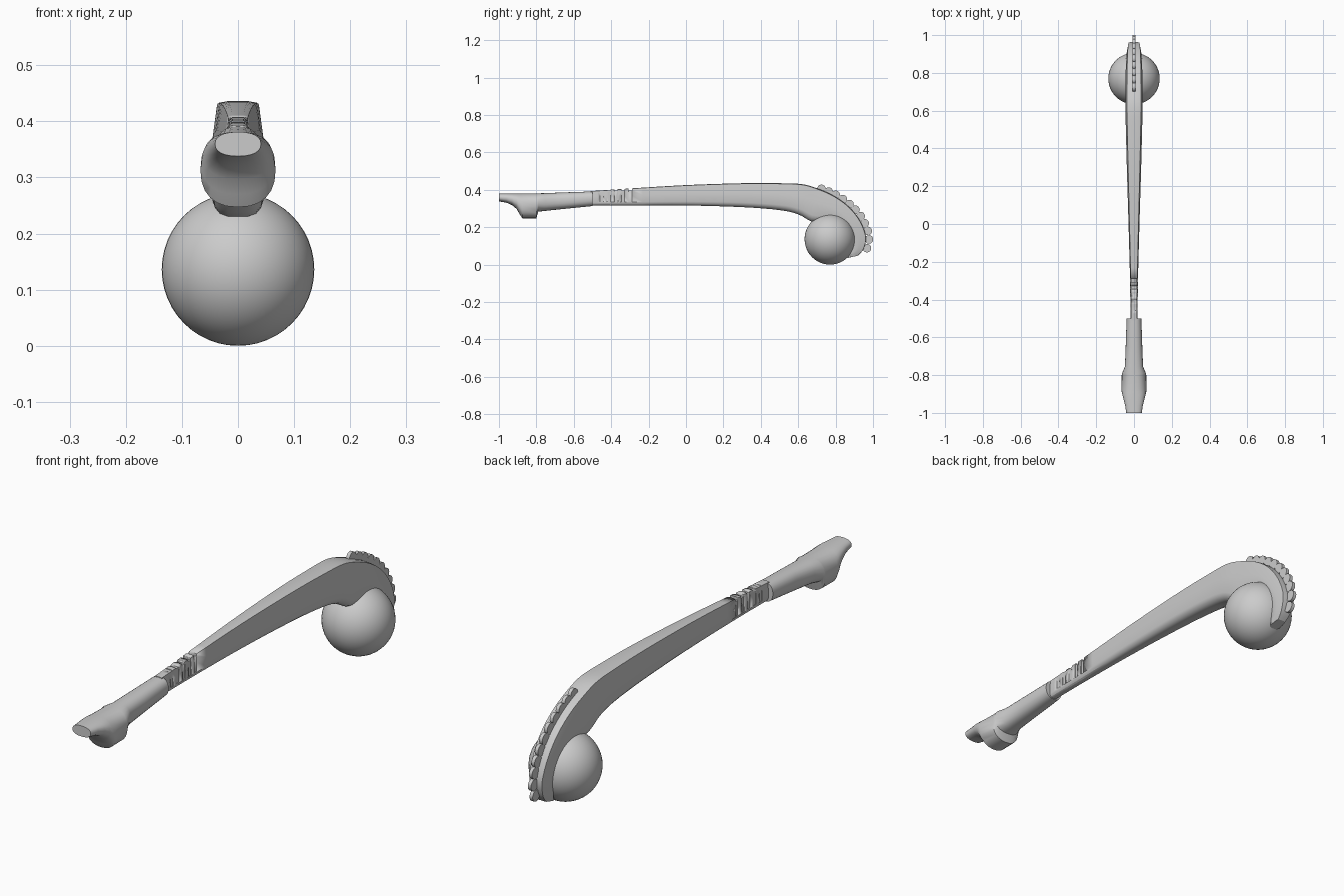
import bpy, bmesh, math
from mathutils import Vector

if "Cube" in bpy.data.objects:
    bpy.data.objects.remove(bpy.data.objects["Cube"])


def finish(bm, name, angle=35):
    bmesh.ops.recalc_face_normals(bm, faces=bm.faces)
    me = bpy.data.meshes.new(name)
    bm.to_mesh(me)
    bm.free()
    ob = bpy.data.objects.new(name, me)
    bpy.context.collection.objects.link(ob)
    smooth(ob, angle)
    return ob


def smooth(ob, angle=35):
    bpy.ops.object.select_all(action='DESELECT')
    ob.select_set(True)
    bpy.context.view_layer.objects.active = ob
    bpy.ops.object.shade_smooth_by_angle(angle=math.radians(angle))


def loft(rings, name, angle=35):
    bm = bmesh.new()
    loops = [[bm.verts.new(p) for p in r] for r in rings]
    n = len(loops[0])
    for a, b in zip(loops, loops[1:]):
        for i in range(n):
            j = (i + 1) % n
            bm.faces.new((a[i], a[j], b[j], b[i]))
    bm.faces.new(loops[0])
    bm.faces.new(loops[-1])
    return finish(bm, name, angle)


def spline(pts, steps):
    out = []
    for k in range(len(pts) - 1):
        p0, p1 = pts[max(k - 1, 0)], pts[k]
        p2, p3 = pts[k + 1], pts[min(k + 2, len(pts) - 1)]
        for s in range(steps):
            t = s / steps
            out.append([0.5 * (2 * b + (c - a) * t + (2 * a - 5 * b + 4 * c - d) * t * t
                               + (3 * b - a - 3 * c + d) * t ** 3)
                        for a, b, c, d in zip(p0, p1, p2, p3)])
    return out + [list(pts[-1])]


# Shaft stations: outer y, outer z, inner y, inner z, half width
stations = [
    (-.51, .393, -.51, .315, .019), (-.3, .407, -.3, .316, .021),
    (0, .425, 0, .315, .029), (.3, .435, .3, .306, .038),
    (.5, .435, .5, .29, .043), (.62, .43, .6, .267, .046),
    (.7, .408, .67, .229, .046), (.79, .368, .73, .228, .045),
    (.87, .31, .79, .22, .043), (.93, .235, .84, .18, .040),
    (.962, .15, .87, .13, .035), (.95, .085, .875, .075, .029),
    (.92, .048, .865, .035, .022)]
# Half cross-section: width factor, position from outer (0) to inner (1) edge
half = [(.45, 0), (.82, .02), (1, .4), (1, .8), (.9, .88), (.7, .95), (.38, .99)]
section = half + [(-w, t) for w, t in reversed(half)]
rings = []
for oy, oz, iy, iz, w in spline(stations, 4):
    o, i = Vector((0, oy, oz)), Vector((0, iy, iz))
    rings.append([o.lerp(i, t) + Vector((w * f, 0, 0)) for f, t in section])
shaft = loft(rings, "shaft", 28)

# Grip notches cut across the top edge and upper sides
bm = bmesh.new()
for k in range(5):
    y = -.45 + k * .038
    for x, z, sx, sz in ((.03, .375, .026, .08), (-.03, .375, .026, .08), (0, .413, .1, .036)):
        r = bmesh.ops.create_cube(bm, size=1)
        for v in r["verts"]:
            v.co = Vector((v.co.x * sx + x, v.co.y * .017 + y, v.co.z * sz + z))
cutter = finish(bm, "notch_cutter")
cutter.hide_render = True
cutter.hide_set(True)
mod = shaft.modifiers.new("notches", 'BOOLEAN')
mod.operation = 'DIFFERENCE'
mod.object = cutter
mod.solver = 'EXACT'
mod.use_self = True

# Handle sleeve and flared pommel: y, top z, bottom z, half width
handle = [
    (-.5, .391, .313, .039), (-.65, .386, .298, .044), (-.755, .382, .287, .048),
    (-.79, .381, .283, .063), (-.8, .381, .247, .065), (-.875, .381, .247, .067),
    (-.89, .381, .27, .065), (-.905, .381, .297, .061), (-.93, .381, .318, .055),
    (-.96, .381, .331, .047), (-1, .381, .338, .041)]
rings = []
for y, top, bot, w in handle:
    ring = []
    for k in range(24):
        a = 2 * math.pi * k / 24
        c, s = math.cos(a), math.sin(a)
        c = math.copysign(abs(c) ** .85, c)
        s = math.copysign(abs(s) ** .85, s)
        ring.append((w * c, y, (top + bot) / 2 + (top - bot) / 2 * s))
    rings.append(ring)
loft(rings, "handle", 35)

# Ball held under the curled head
bpy.ops.mesh.primitive_uv_sphere_add(segments=48, ring_count=24, radius=.136,
                                     location=(0, .77, .136))
ball = bpy.context.object
ball.name = "ball"
smooth(ball)

# Scalloped crest: thin rounded discs following the outer curve of the head
path = [Vector((0, s[0], s[1])) for s in spline(stations[6:12], 16)]
lengths = [0]
for a, b in zip(path, path[1:]):
    lengths.append(lengths[-1] + (b - a).length)
bm = bmesh.new()
COUNT = 11
for k in range(COUNT):
    d = lengths[-1] * (.05 + .93 * k / (COUNT - 1))
    idx = min(range(len(path)), key=lambda i: abs(lengths[i] - d))
    tan = path[min(idx + 1, len(path) - 1)] - path[max(idx - 1, 0)]
    out = Vector((0, -tan.z, tan.y)).normalized()
    c = path[idx] + out * (.006 + .010 * min(1, k / 6))
    r = bmesh.ops.create_cone(bm, cap_ends=True, segments=20, radius1=.023,
                              radius2=.023, depth=.014)
    for v in r["verts"]:
        x, y, z = v.co
        v.co = c + Vector((z, x, y))
finish(bm, "crest")
